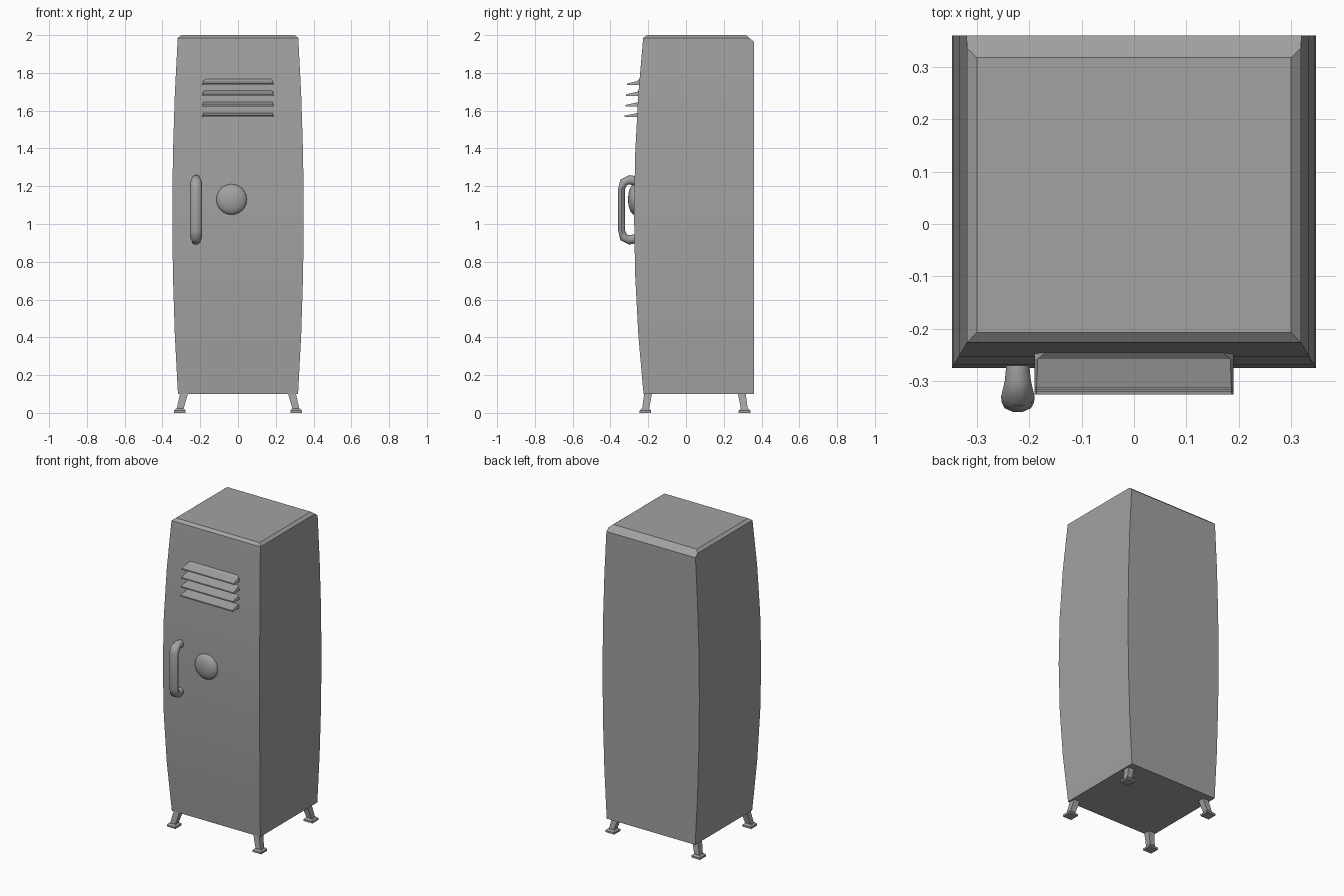
import bpy
import bmesh
from math import sin, cos, pi, radians
from mathutils import Vector

cube = bpy.data.objects.get("Cube")
if cube:
    bpy.data.objects.remove(cube, do_unlink=True)

# Single painted metal colour
GREY = (0.36, 0.36, 0.36, 1.0)
metal = bpy.data.materials.new("grey_metal")
metal.use_nodes = True
metal.diffuse_color = GREY
metal.node_tree.nodes["Principled BSDF"].inputs["Base Color"].default_value = GREY


def finish(name, bm, angle=None):
    """Turn a bmesh into a named object with the metal material."""
    bmesh.ops.recalc_face_normals(bm, faces=bm.faces)
    mesh = bpy.data.meshes.new(name)
    bm.to_mesh(mesh)
    bm.free()
    mesh.materials.append(metal)
    obj = bpy.data.objects.new(name, mesh)
    bpy.context.collection.objects.link(obj)
    if angle:
        bpy.ops.object.select_all(action='DESELECT')
        obj.select_set(True)
        bpy.context.view_layer.objects.active = obj
        bpy.ops.object.shade_smooth_by_angle(angle=radians(angle))
    return obj


def loft(name, rings, angle=None):
    """Skin a stack of equal closed rings and cap both ends."""
    bm = bmesh.new()
    loops = [[bm.verts.new(p) for p in ring] for ring in rings]
    n = len(loops[0])
    for a, b in zip(loops, loops[1:]):
        for i in range(n):
            j = (i + 1) % n
            bm.faces.new((a[i], a[j], b[j], b[i]))
    bm.faces.new(loops[0])
    bm.faces.new(loops[-1])
    return finish(name, bm, angle)


def rect(x0, x1, y0, y1, z):
    return [(x0, y0, z), (x1, y0, z), (x1, y1, z), (x0, y1, z)]


def square(cx, cy, half, z):
    return rect(cx - half, cx + half, cy - half, cy + half, z)


# Cabinet: bulging front and sides, flat back, bevelled top rim
BACK = 0.36
BOTTOM, MIDDLE, HALF = 0.1, 1.05, 0.95


def bulge(z, back=BACK):
    t2 = ((z - MIDDLE) / HALF) ** 2
    w = 0.348 - 0.03 * t2
    return rect(-w, w, -0.275 + 0.05 * t2, back, z)


body = [bulge(BOTTOM + i * HALF / 3) for i in range(6)]
body += [bulge(1.965), bulge(1.985, 0.336), rect(-0.30, 0.30, -0.207, 0.318, 2.0)]
loft("cabinet", body, 20)

# Four splayed legs with foot pads
for side, sx in (("right", -1), ("left", 1)):
    for end, top_y, foot_y in (("front", -0.20, -0.215), ("back", 0.295, 0.31)):
        loft(f"{end}_{side}_leg", [square(sx * 0.308, foot_y, 0.018, 0.015),
                                   square(sx * 0.285, top_y, 0.021, 0.105)])
        loft(f"{end}_{side}_foot", [square(sx * 0.308, foot_y, 0.031, 0.0),
                                    square(sx * 0.308, foot_y, 0.031, 0.012),
                                    square(sx * 0.308, foot_y, 0.021, 0.022)])

# Louvre hoods: thin lip in front, thicker and narrower at the door
for i in range(4):
    base = 1.735 - 0.0565 * i
    lip = -0.312 - 0.0045 * i

    def section(y, low, top, w_low, w_top):
        return [(-w_low, y, base + low), (w_low, y, base + low),
                (w_top, y, base + top), (-w_top, y, base + top)]

    loft(f"vent_{i + 1}", [section(lip, 0, 0.008, 0.19, 0.186),
                           section(-0.258, 0, 0.022, 0.19, 0.184),
                           section(-0.24, 0, 0.038, 0.19, 0.163)])

# Handle: oval tube bent into a bracket
HX, HZ = -0.222, 1.075
quarter = [(-0.25, 0.150, 0.020, 0.026), (-0.30, 0.159, 0.025, 0.026),
           (-0.330, 0.146, 0.032, 0.024), (-0.341, 0.110, 0.031, 0.019)]
path = quarter + [(y, -z, w, t) for y, z, w, t in reversed(quarter)]
rings = []
for i, (y, z, w, t) in enumerate(path):
    a, b = path[max(i - 1, 0)], path[min(i + 1, len(path) - 1)]
    along = Vector((0, b[0] - a[0], b[1] - a[1])).normalized()
    out = along.cross(Vector((1, 0, 0)))
    centre = Vector((HX, y, HZ + z))
    rings.append([centre + Vector((w * cos(k * pi / 5), 0, 0)) + out * t * sin(k * pi / 5)
                  for k in range(10)])
loft("handle", rings, 50)

# Round lock knob, flattened against the door
bm = bmesh.new()
bmesh.ops.create_uvsphere(bm, u_segments=32, v_segments=16, radius=0.081)
bmesh.ops.scale(bm, vec=(1, 0.43, 1), verts=bm.verts)
bmesh.ops.translate(bm, vec=(-0.034, -0.272, 1.13), verts=bm.verts)
finish("lock_knob", bm, 40)
